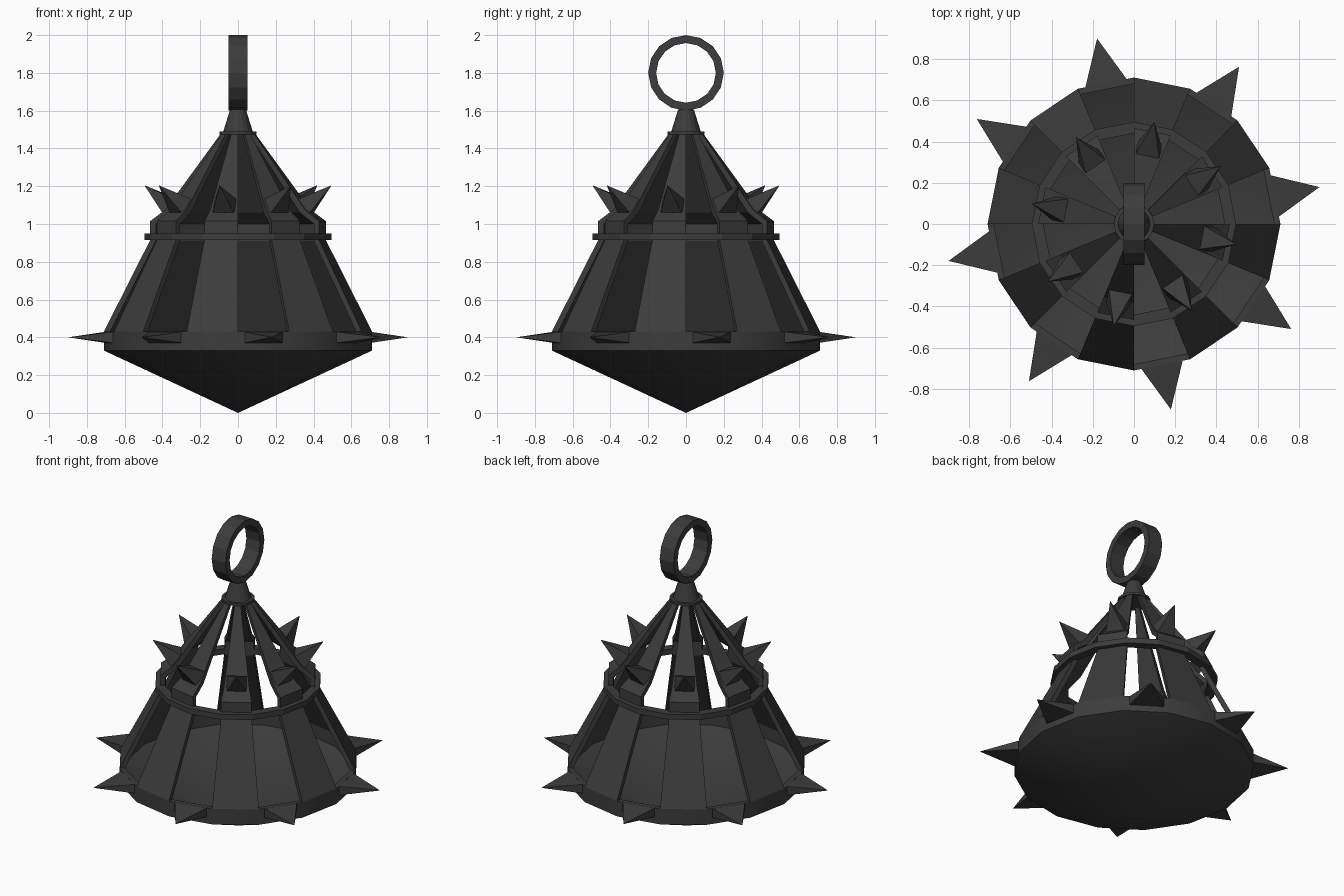
import bpy, bmesh
from math import radians, cos, sin, pi
from mathutils import Vector

if "Cube" in bpy.data.objects:
    bpy.data.objects.remove(bpy.data.objects["Cube"])

SIDES = 16
STEP = 360 / SIDES

iron = bpy.data.materials.new("dark_iron")
iron.diffuse_color = (0.045, 0.045, 0.045, 1)
iron.use_nodes = True
iron.node_tree.nodes["Principled BSDF"].inputs["Base Color"].default_value = iron.diffuse_color


def finish(name, bm, smooth=False):
    bmesh.ops.remove_doubles(bm, verts=bm.verts, dist=1e-5)
    bmesh.ops.recalc_face_normals(bm, faces=bm.faces)
    me = bpy.data.meshes.new(name)
    bm.to_mesh(me)
    bm.free()
    ob = bpy.data.objects.new(name, me)
    me.materials.append(iron)
    bpy.context.collection.objects.link(ob)
    if smooth:
        bpy.ops.object.select_all(action='DESELECT')
        ob.select_set(True)
        bpy.context.view_layer.objects.active = ob
        bpy.ops.object.shade_smooth_by_angle(angle=radians(30))
    return ob


def at(r, z, deg):
    return Vector((r * cos(radians(deg)), r * sin(radians(deg)), z))


def sweep(bm, profile, start, steps, closed, step=STEP):
    """Turn a closed (r, z) outline around z, capping the ends if partial."""
    rows = [[bm.verts.new(at(r, z, start + i * step)) for r, z in profile]
            for i in range(steps + (0 if closed else 1))]
    n = len(profile)
    for i in range(steps):
        a, b = rows[i], rows[(i + 1) % len(rows)]
        for j in range(n):
            k = (j + 1) % n
            quad = [a[j], b[j], b[k], a[k]]
            if profile[j][0] == 0 and profile[k][0] == 0:
                continue
            if profile[j][0] == 0:
                quad = [a[j], b[k], a[k]]
            elif profile[k][0] == 0:
                quad = [a[j], b[j], a[k]]
            bm.faces.new(quad)
    if not closed:
        bm.faces.new(rows[0])
        bm.faces.new(rows[-1])


def lathe(name, profile, smooth=False):
    bm = bmesh.new()
    sweep(bm, profile, 0, SIDES, True)
    return finish(name, bm, smooth)


def spike(name, deg, base, tip, width, height):
    """Four-sided pyramid; base and tip are (r, z)."""
    c, t = at(*base, deg), at(*tip, deg)
    side = Vector((-sin(radians(deg)), cos(radians(deg)), 0))
    up = (t - c).normalized().cross(side)
    bm = bmesh.new()
    q = [bm.verts.new(c + side * sx * width / 2 + up * sz * height / 2)
         for sx, sz in ((-1, -1), (1, -1), (1, 1), (-1, 1))]
    apex = bm.verts.new(t)
    bm.faces.new(q)
    for i in range(4):
        bm.faces.new((q[i], q[(i + 1) % 4], apex))
    finish(name, bm)


# hollow conical bowl with upright rim
lathe("bowl", [(0, 0), (0.71, 0.33), (0.71, 0.43), (0.68, 0.43),
               (0.68, 0.345), (0, 0.03)], smooth=True)

# hoop around the waist
lathe("waist_hoop", [(0.495, 0.915), (0.495, 0.95), (0.44, 0.95), (0.44, 0.915)])

# collar and cap at the top of the bars
lathe("collar", [(0, 1.475), (0.098, 1.475), (0.098, 1.49), (0, 1.49)])
lathe("cap", [(0, 1.49), (0.078, 1.49), (0.042, 1.605), (0, 1.605)])

# alternating bent bars, with a spike on each shoulder and rim spikes between
bar = [(0.71, 0.43), (0.465, 0.915), (0.465, 1.015), (0.385, 1.075), (0.09, 1.48),
       (0.06, 1.48), (0.355, 1.06), (0.435, 1.0), (0.435, 0.91), (0.677, 0.43)]
for i in range(8):
    mid = 33.75 + 45 * i
    bm = bmesh.new()
    sweep(bm, bar, mid - STEP / 2, 1, False)
    finish(f"bar_{i}", bm)
    spike(f"shoulder_spike_{i}", mid, (0.36, 1.09), (0.505, 1.205), 0.12, 0.10)
    spike(f"rim_spike_{i}", mid - STEP, (0.69, 0.40), (0.917, 0.40), 0.21, 0.06)

# hanging ring, turned to lie in the y-z plane
ring = lathe("hanging_ring", [(0.2, -0.05), (0.2, 0.05), (0.158, 0.05), (0.158, -0.05)])
ring.rotation_euler = (0, pi / 2, 0)
ring.location = (0, 0, 1.8)
